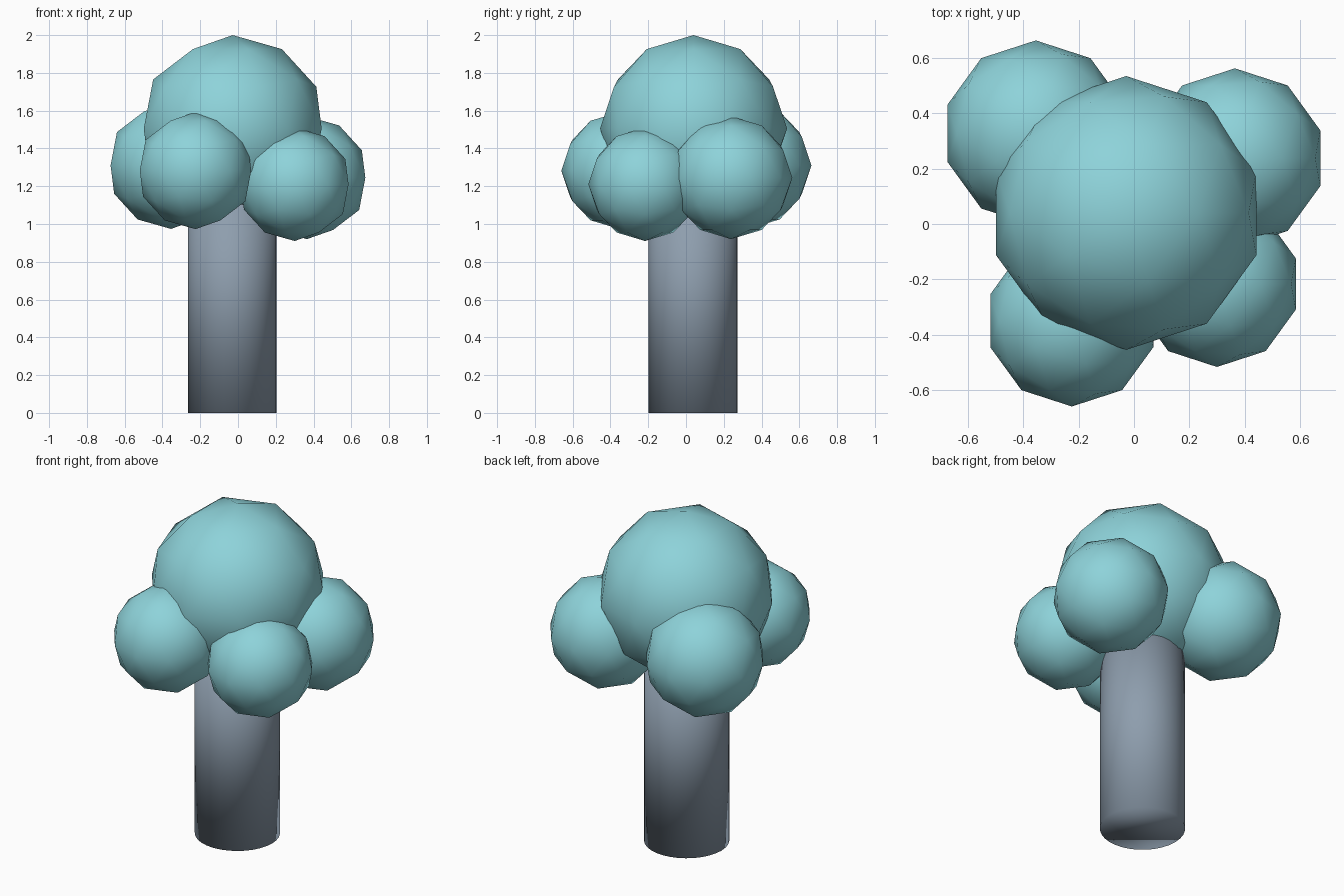
import bpy

cube = bpy.data.objects.get("Cube")
if cube:
    bpy.data.objects.remove(cube, do_unlink=True)


def flat_material(name, rgb):
    mat = bpy.data.materials.new(name)
    mat.use_nodes = True
    colour = (*rgb, 1.0)
    mat.diffuse_color = colour
    mat.node_tree.nodes["Principled BSDF"].inputs["Base Color"].default_value = colour
    return mat


def finish(name, mat):
    obj = bpy.context.object
    obj.name = name
    obj.data.name = name
    obj.data.materials.append(mat)
    bpy.ops.object.shade_smooth()
    return obj


leaf = flat_material("leaf_teal", (0.27, 0.65, 0.70))
bark = flat_material("bark_grey_blue", (0.27, 0.34, 0.42))

# Trunk, its top hidden inside the crown
height = 1.25
bpy.ops.mesh.primitive_cylinder_add(vertices=32, radius=0.235, depth=height,
                                    location=(-0.03, 0.037, height / 2))
finish("trunk", bark)

# Foliage: one large crown with four smaller clumps around it
clumps = {
    "crown": ((-0.028, 0.04, 1.505), 0.495),
    "foliage_front_right": ((-0.225, -0.35, 1.283), 0.31),
    "foliage_front_left": ((0.30, -0.217, 1.21), 0.30),
    "foliage_back_left": ((0.365, 0.238, 1.245), 0.325),
    "foliage_back_right": ((-0.355, 0.328, 1.31), 0.336),
}
for name, (centre, radius) in clumps.items():
    bpy.ops.mesh.primitive_ico_sphere_add(subdivisions=2, radius=radius, location=centre)
    finish(name, leaf)
